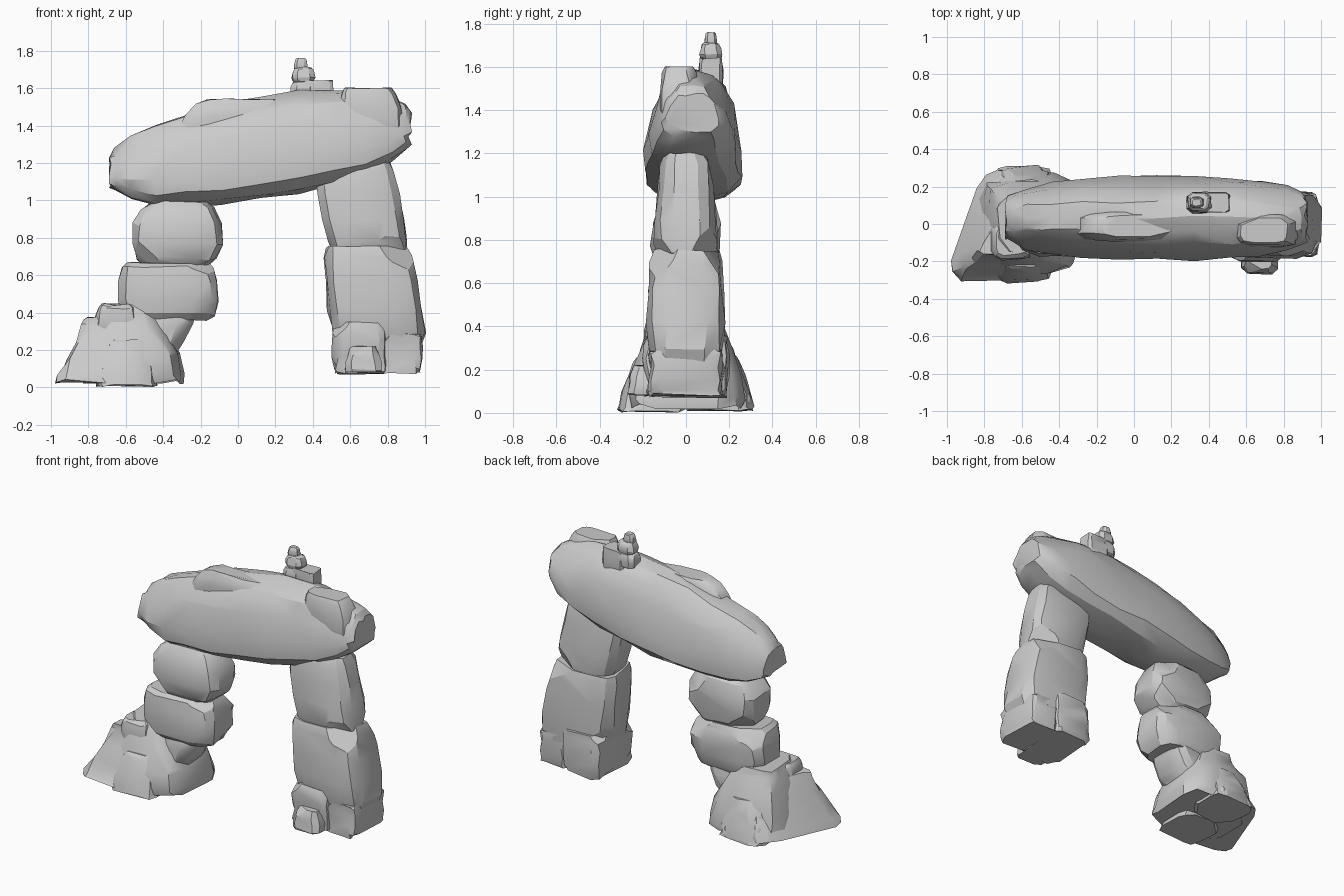
import bpy, bmesh, math, random
from mathutils import Vector

random.seed(7)
cube = bpy.data.objects.get("Cube")
if cube:
    bpy.data.objects.remove(cube, do_unlink=True)

GREY = (0.6, 0.6, 0.6, 1)
grey_stone = bpy.data.materials.new("grey stone")
grey_stone.use_nodes = True
grey_stone.diffuse_color = GREY
grey_stone.node_tree.nodes["Principled BSDF"].inputs["Base Color"].default_value = GREY


def section(power, sides):
    """Rounded-box outline that fills the unit square."""
    points = []
    for i in range(sides):
        angle = math.tau * (i + 0.5) / sides
        points.append([math.copysign(abs(w) ** (2 / power), w)
                       for w in (math.cos(angle), math.sin(angle))])
    wide = max(u for u, v in points)
    tall = max(v for u, v in points)
    return [(u / wide, v / tall) for u, v in points]


def steps(count):
    """Positions from -1 to 1, closer together near the ends."""
    return [math.sin(math.pi * (i / (count - 1) - 0.5)) for i in range(count)]


def chisel(bm, keep):
    """Slice a flat facet off one random corner of the rock."""
    points = [v.co for v in bm.verts]
    low = Vector([min(p[k] for p in points) for k in range(3)])
    high = Vector([max(p[k] for p in points) for k in range(3)])
    size = high - low
    normal = Vector([random.choice((-1, 1)) * random.uniform(0.5, 1) / size[k]
                     for k in range(3)]).normalized()
    centre = (low + high) / 2
    reach = max((p - centre).dot(normal) for p in points)
    cut = bmesh.ops.bisect_plane(
        bm, geom=bm.verts[:] + bm.edges[:] + bm.faces[:],
        plane_co=centre + normal * reach * keep, plane_no=normal, clear_outer=True)
    rim = [e for e in cut["geom_cut"]
           if isinstance(e, bmesh.types.BMEdge) and e.is_boundary]
    if rim:
        bmesh.ops.edgeloop_fill(bm, edges=rim)


def loft(name, rings, rough, chips, keep):
    """Skin the rings, roughen them and chisel facets."""
    bm = bmesh.new()
    loops = [[bm.verts.new(Vector(co) + Vector([random.uniform(-rough, rough) for _ in co]))
              for co in ring] for ring in rings]
    for low, high in zip(loops, loops[1:]):
        for i in range(len(low)):
            bm.faces.new((low[i - 1], low[i], high[i], high[i - 1]))
    bm.faces.new(loops[0][::-1])
    bm.faces.new(loops[-1])
    for _ in range(chips):
        chisel(bm, keep)
    bmesh.ops.recalc_face_normals(bm, faces=bm.faces[:])
    mesh = bpy.data.meshes.new(name)
    bm.to_mesh(mesh)
    bm.free()
    mesh.materials.append(grey_stone)
    mesh.shade_smooth()
    mesh.set_sharp_from_angle(angle=math.radians(28))
    bpy.context.collection.objects.link(bpy.data.objects.new(name, mesh))


def stone(name, x, z, depth, y=0, lean=0, slant=0, skew=0, taper=0, pinch=0,
          soft=0.25, power=4, sides=12, chips=4):
    """Upright rock: x and z spans, half depth, lean, skewed plan, narrowing, soft ends."""
    rings = []
    for t in steps(6):
        scale = (1 - taper * t) * (1 - soft * abs(t) ** 4)
        middle = (x[0] + x[1] + lean * t) / 2
        half = (x[1] - x[0]) / 2 * scale
        thick = depth * scale * (1 - pinch * t)
        height = (z[0] + z[1] + t * (z[1] - z[0])) / 2
        rings.append([(middle + u * half + v * skew, y + slant * t / 2 + v * thick, height)
                      for u, v in section(power, sides)])
    loft(name, rings, rough=depth / 16, chips=chips, keep=0.9)


def capstone(left, right):
    """Long slab: arched underside, back climbing to the left, broad base, narrow top."""
    rings = []
    for t in steps(13):
        x = (left + right + t * (right - left)) / 2
        under = 0.97 + 0.14 * (x + 0.4) ** 2
        over = 1.59 - 0.16 * (x - 0.6) ** 2
        end = 1 - abs(t) ** 10 / 2
        height = (over - under) / 2 * end
        depth = (0.21 - 0.1 * (x - 0.15) ** 2) * (1 + end) / 2
        rings.append([(x, 0.035 + u * depth * (1 - 0.28 * v),
                       (under + over) / 2 + v * height)
                      for u, v in section(power=2.8, sides=14)])
    loft("capstone", rings, rough=0.012, chips=6, keep=0.94)


# Long tilted capstone with ridges on its back
capstone(left=-0.68, right=0.92)
stone("capstone_ledge", x=(-0.3, 0.3), z=(1.3, 1.54), depth=0.08, y=-0.01, lean=0.1)
stone("capstone_crest", x=(0.55, 0.88), z=(1.3, 1.6), depth=0.09, y=-0.03, lean=-0.04)

# Stacked stones of the leaning right leg
stone("upper_right_stone", x=(-0.56, -0.09), z=(0.65, 0.99), depth=0.16, soft=0.35,
      taper=0.05)
stone("middle_right_stone", x=(-0.64, -0.11), z=(0.36, 0.67), depth=0.17, soft=0.2)
stone("lower_right_stone", x=(-0.6, -0.27), z=(0.13, 0.44), depth=0.15, lean=0.15)

# Broad sloping foot of the right leg
stone("right_foot", x=(-0.8, -0.35), z=(0.03, 0.44), depth=0.23, lean=-0.03,
      taper=0.3, soft=0.12)
stone("right_foot_slope", x=(-0.82, -0.54), z=(0.03, 0.37), depth=0.23, lean=0.08,
      skew=0.1, taper=0.33, soft=0.03, power=6, chips=1)
stone("right_foot_ledge", x=(-0.76, -0.54), z=(0.25, 0.44), depth=0.1, y=-0.09)
for word, side in (("front", -1), ("back", 1)):
    stone(word + "_right_toe", x=(-0.74, -0.45), z=(0.01, 0.26), depth=0.14,
          y=side * 0.14, slant=-side * 0.04, taper=0.15, soft=0.05)

# Two tall stones of the upright left leg
stone("upper_left_stone", x=(0.44, 0.88), z=(0.73, 1.2), depth=0.135, lean=-0.08,
      pinch=0.15, soft=0.12, power=3.2, chips=3)
stone("lower_left_stone", x=(0.475, 0.975), z=(0.24, 0.75), depth=0.175, lean=-0.07,
      taper=0.03, soft=0.12)

# Blocky footing under the left leg
stone("left_foot", x=(0.51, 0.8), z=(0.08, 0.35), depth=0.195, soft=0.06, power=6)
stone("left_foot_corner", x=(0.76, 0.98), z=(0.08, 0.29), depth=0.17, soft=0.04,
      power=7, chips=2)
stone("front_left_toe", x=(0.58, 0.76), z=(0.08, 0.22), depth=0.08, y=-0.18,
      taper=0.2, soft=0.1, sides=8)

# Little stack of stones on the capstone
stone("stack_slab", x=(0.35, 0.51), z=(1.48, 1.64), depth=0.055, y=0.115,
      soft=0.05, power=7, sides=8, chips=1)
for name, x, z, depth in (("stack_lower_stone", (0.28, 0.42), (1.54, 1.64), 0.055),
                          ("stack_middle_stone", (0.29, 0.41), (1.63, 1.71), 0.05),
                          ("stack_top_stone", (0.3, 0.37), (1.69, 1.76), 0.028)):
    stone(name, x=x, z=z, depth=depth, y=0.115, taper=0.1, soft=0.3, power=3,
          sides=8, chips=1)
